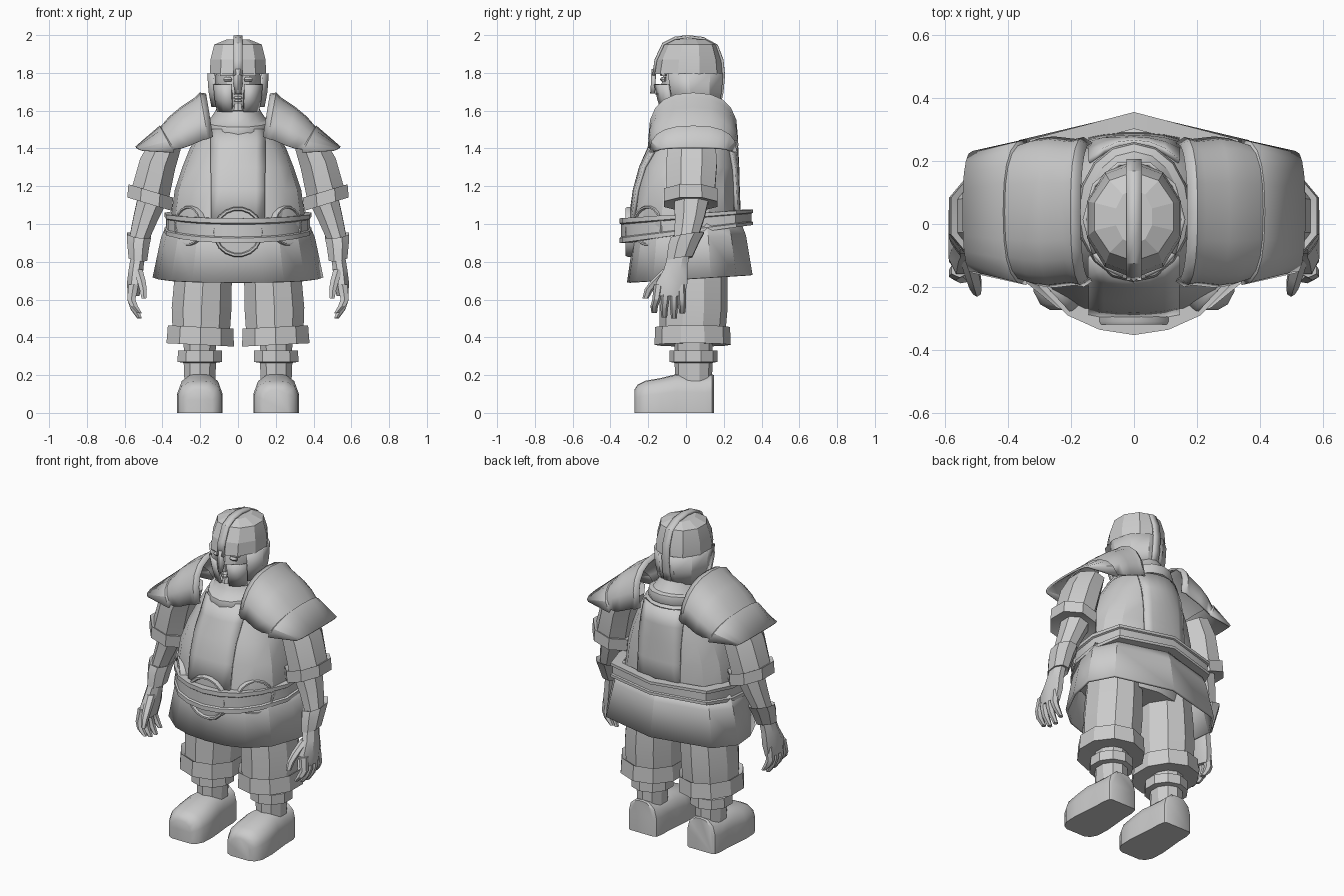
import bpy, bmesh, math
from math import pi, sin, cos, radians


def spow(v, p):
    return math.copysign(abs(v) ** p, v)


def loft(name, rings, closed=True, caps=True, mirror=False, thick=0, angle=30):
    """Skin a list of equally sized point rows into one object."""
    bm = bmesh.new()
    rows = [[bm.verts.new(p) for p in r] for r in rings]
    n = len(rows[0])
    for a, b in zip(rows, rows[1:]):
        for i in range(n if closed else n - 1):
            j = (i + 1) % n
            bm.faces.new((a[i], a[j], b[j], b[i]))
    if closed and caps:
        bm.faces.new(rows[0])
        bm.faces.new(rows[-1])
    bmesh.ops.recalc_face_normals(bm, faces=bm.faces)
    me = bpy.data.meshes.new(name)
    bm.to_mesh(me)
    bm.free()
    ob = bpy.data.objects.new(name, me)
    bpy.context.collection.objects.link(ob)
    bpy.ops.object.select_all(action='DESELECT')
    ob.select_set(True)
    bpy.context.view_layer.objects.active = ob
    bpy.ops.object.shade_smooth_by_angle(angle=radians(angle))
    if thick:
        m = ob.modifiers.new("Thickness", 'SOLIDIFY')
        m.thickness, m.offset = thick, 0
    if mirror:
        m = ob.modifiers.new("Mirror", 'MIRROR')
        m.use_mirror_merge = False
    return ob


def oval(z, rx, y0, y1, n=16, p=1.0, cx=0, ty=0, a0=-90, span=360):
    """Horizontal oval between y0 and y1, or an arc of it."""
    cy, ry = (y0 + y1) / 2, (y1 - y0) / 2
    k = n if span == 360 else n - 1
    out = []
    for i in range(n):
        a = radians(a0 + span * i / k)
        dy = ry * spow(sin(a), p)
        out.append((cx + rx * spow(cos(a), p), cy + dy, z + ty * dy))
    return out


def limb(name, secs, n=8, tx=0.0, ty=0.0):
    """Mirrored tube from sections (x, y, z, rx, ry)."""
    rings = []
    for x, y, z, rx, ry in secs:
        pts = [(rx * cos(2 * pi * (i + .5) / n), ry * sin(2 * pi * (i + .5) / n)) for i in range(n)]
        rings.append([(x + u, y + v, z + tx * u + ty * v) for u, v in pts])
    return loft(name, rings, mirror=True)


# Torso: z, half width, front, back, roundness
TORSO = [(.88, .34, -.25, .26, .85), (1.0, .36, -.29, .275, .85), (1.18, .335, -.265, .268, .85),
         (1.3, .295, -.232, .265, .85), (1.4, .255, -.188, .26, .95), (1.5, .2, -.155, .25, 1), (1.55, .15, -.12, .21, 1)]
loft("torso", [oval(z, r, a, b, 16, p) for z, r, a, b, p in TORSO], angle=25)

# Tabard panels on chest and back
for name, side in (("chest_panel", -1), ("back_panel", 1)):
    rows = []
    for z, r, a, b, p in TORSO[1:-1]:
        cy, ry = (a + b) / 2, (b - a) / 2 + .008
        row = []
        for i in range(-3, 4):
            x = .142 * i / 3
            row.append((x, cy + side * ry * (1 - (abs(x) / r) ** (2 / p)) ** (p / 2), z))
        rows.append(row)
    loft(name, rows, closed=False, thick=.018)

# Collar ring and neck guard
loft("collar", [oval(1.54 + dz, .16 + d, -.165 - d, .24 + d, 16, 1, ty=.15)
                for dz, d in ((-.05, .012), (-.02, .02), (.005, .014), (.015, -.01), (.05, -.035), (.08, -.05))])
loft("neck", [oval(1.5, .12, -.1, .17, 10), oval(1.66, .1, -.07, .15, 10)])


# Belt and skirt use a mirrored half outline
def outline(half, s, zf):
    pts = half + [(-x, y) for x, y in half[-2:0:-1]]
    return [(x * s, y * s, zf(y)) for x, y in pts]


WAIST = [(0, -.352), (.11, -.335), (.21, -.29), (.3, -.2), (.38, -.06), (.39, .1), (.33, .268), (0, .355)]
HEM = [(0, -.305), (.13, -.295), (.24, -.26), (.35, -.17), (.42, -.02), (.445, .13), (.36, .26), (0, .345)]
loft("belt", [outline(WAIST, s, lambda y, h=h: 1.0 + .1 * y + h * (.053 - .035 * y)) for s, h in
              ((.85, -1), (1, -1), (1, -.6), (.975, -.5), (.975, .5), (1, .6), (1, 1), (.85, 1))], caps=False)
loft("skirt", [outline(HEM, .83, lambda y: 1.0), outline(HEM, .9, lambda y: .92 + .05 * y),
               outline(HEM, 1, lambda y: .708 + .06 * y)], caps=False, thick=.015, angle=18)
loft("hips", [oval(.95, .31, -.22, .24, 12), oval(.77, .31, -.17, .22, 12)])

# Round belt plates tucked behind the belt
for name, x, y, z, r, ang in (("belt_plate_front", 0, -.305, .958, .134, 0),
                              ("belt_plate_left", .257, -.2, .99, .108, 47),
                              ("belt_plate_right", -.257, -.2, .99, .108, -47)):
    prof = ((1, -.04), (1, .004), (.96, .014), (.88, .014), (.84, .0), (.3, .004))
    ob = loft(name, [[(k * r * cos(2 * pi * i / 18), k * r * sin(2 * pi * i / 18), h) for i in range(18)] for k, h in prof])
    ob.location = (x, y, z)
    ob.rotation_euler = (pi / 2, 0, radians(ang))

# Shoulder guards: arches from neck flange to flared rim (x top, z top, x low, z low, half width)
ARCH = [(.17, 1.685, .135, 1.46, .215), (.2, 1.69, .16, 1.45, .232), (.225, 1.665, .185, 1.445, .226),
        (.3, 1.615, .255, 1.415, .234), (.36, 1.565, .3, 1.4, .228), (.41, 1.51, .34, 1.395, .214),
        (.415, 1.515, .342, 1.378, .226), (.54, 1.405, .51, 1.388, .188)]
rows = []
for xt, zt, xl, zl, hw in ARCH:
    row = []
    for i in range(11):
        a = (i / 10 - .5) * pi
        c = max(cos(a), 0) ** .75
        row.append((xl + (xt - xl) * c, .038 + hw * spow(sin(a), .8), zl + (zt - zl) * c))
    rows.append(row)
loft("shoulder_guard", rows, closed=False, mirror=True, thick=.012)

# Arms
limb("sleeve", [(.38, .03, 1.425, .085, .135), (.425, .03, 1.32, .1, .145), (.462, .025, 1.17, .106, .138),
                (.462, .025, 1.175, .128, .152), (.468, .025, 1.105, .128, .153), (.468, .025, 1.115, .08, .11)], 8, .3)
limb("forearm", [(.455, .03, 1.13, .08, .1), (.49, .02, 1.03, .067, .085), (.525, 0, .92, .053, .068)], 8, .25, .1)
limb("bracer", [(.525, .005, .925, .045, .06), (.524, .008, .94, .069, .095), (.528, -.01, .9, .064, .09),
                (.53, -.035, .815, .053, .074), (.53, -.035, .825, .03, .05)], 8, .15, .15)

# Hands
limb("palm", [(.53, -.04, .83, .04, .06), (.54, -.055, .76, .042, .068), (.547, -.075, .69, .044, .09),
              (.553, -.085, .62, .034, .085)], 8)
for i, (y0, y1, tip) in enumerate(((-.145, -.168, .53), (-.105, -.115, .505), (-.062, -.064, .5), (-.025, -.02, .525))):
    limb("finger_%d" % (i + 1), [(.553, y0, .68, .03, .025), (.565, (y0 + y1) / 2, .6, .025, .022),
                                 (.55, y1, .55 + (tip - .5) / 2, .023, .02), (.522, y1, tip, .014, .015)], 6)
limb("thumb", [(.53, -.09, .76, .028, .034), (.512, -.155, .7, .026, .03), (.502, -.195, .655, .022, .024),
               (.498, -.215, .605, .014, .016)], 6)

# Legs with trouser cuffs and ankle bands
limb("trouser_leg", [(.175, .04, .9, .15, .17), (.185, .04, .7, .16, .18), (.193, .04, .55, .166, .18),
                     (.195, .035, .44, .16, .175), (.198, .035, .455, .182, .198), (.2, .035, .36, .188, .202),
                     (.2, .035, .365, .11, .12)], 10, .05)
limb("ankle", [(.202, .04, .46, .1, .11), (.202, .04, .33, .088, .1), (.202, .04, .33, .122, .127),
               (.202, .04, .27, .124, .128), (.202, .04, .265, .09, .1), (.202, .04, .17, .086, .098)], 10)

# Boots: cross-sections along the foot (y, half width, height)
shape = ((-1, 0), (-1, .55), (-.85, .82), (-.45, .98), (0, 1), (.45, .98), (.85, .82), (1, .55), (1, 0))
loft("boot", [[(.202 + u * w, y, v * h) for u, v in shape] for y, w, h in
              ((-.272, .065, .125), (-.255, .095, .15), (-.215, .116, .17), (-.13, .12, .185), (-.05, .113, .205),
               (.03, .105, .2), (.1, .104, .195), (.138, .095, .205), (.147, .08, .2))], mirror=True, angle=40)

# Head and face
loft("head", [oval(z, r, a, b, 12) for z, r, a, b in
              ((1.59, .06, -.1, .08), (1.63, .085, -.125, .12), (1.7, .115, -.135, .16),
               (1.77, .12, -.125, .17), (1.85, .11, -.1, .15))])
limb("eye", [(.055, -.118, 1.755, .022, .012), (.055, -.122, 1.765, .026, .016), (.055, -.118, 1.778, .02, .012)], 6)
limb("brow", [(.06, -.12, 1.783, .04, .016), (.06, -.12, 1.798, .042, .018)], 6)
for name, w, d, z0, z1 in (("nose", .022, -.165, 1.685, 1.72), ("upper_lip", .028, -.148, 1.664, 1.676),
                           ("lower_lip", .024, -.146, 1.648, 1.66), ("chin", .03, -.135, 1.6, 1.635)):
    loft(name, [oval(z0, w, d, -.08, 8), oval(z1, w * .8, d + .008, -.08, 8)])

# Helmet: dome, wrap-around wall, cheek plates, nose bar, crest
loft("helmet_dome", [oval(z, r, a, b, 10) for z, r, a, b in
                     ((1.795, .157, -.172, .2), (1.87, .153, -.158, .192), (1.95, .132, -.118, .165),
                      (1.978, .06, -.065, .11))], angle=12)
loft("helmet_wall", [oval(z, r, a, b, 8, a0=-36, span=252) for z, r, a, b in
                     ((1.62, .135, -.125, .175), (1.7, .15, -.15, .192), (1.797, .157, -.172, .2))],
     closed=False, thick=.012, angle=12)
loft("cheek_plate", [oval(z, r, a, .18, 3, a0=-77, span=42) for z, r, a in
                     ((1.595, .13, -.13), (1.66, .145, -.15), (1.74, .154, -.168))],
     closed=False, mirror=True, thick=.014)
loft("nose_bar", [[(-w, y, z), (0, y - .014, z), (w, y, z)] for w, y, z in
                  ((.012, -.17, 1.69), (.022, -.166, 1.74), (.018, -.163, 1.82))], closed=False, thick=.012)
CREST = ((-.172, 1.79), (-.16, 1.87), (-.12, 1.955), (-.06, 1.985), (.01, 1.994), (.09, 1.984),
         (.163, 1.945), (.192, 1.87), (.2, 1.79), (.192, 1.7), (.175, 1.63))
loft("helmet_crest", [[(-.023, y, z - .004), (0, y, z), (.023, y, z - .004)] for y, z in CREST], closed=False, thick=.013)
